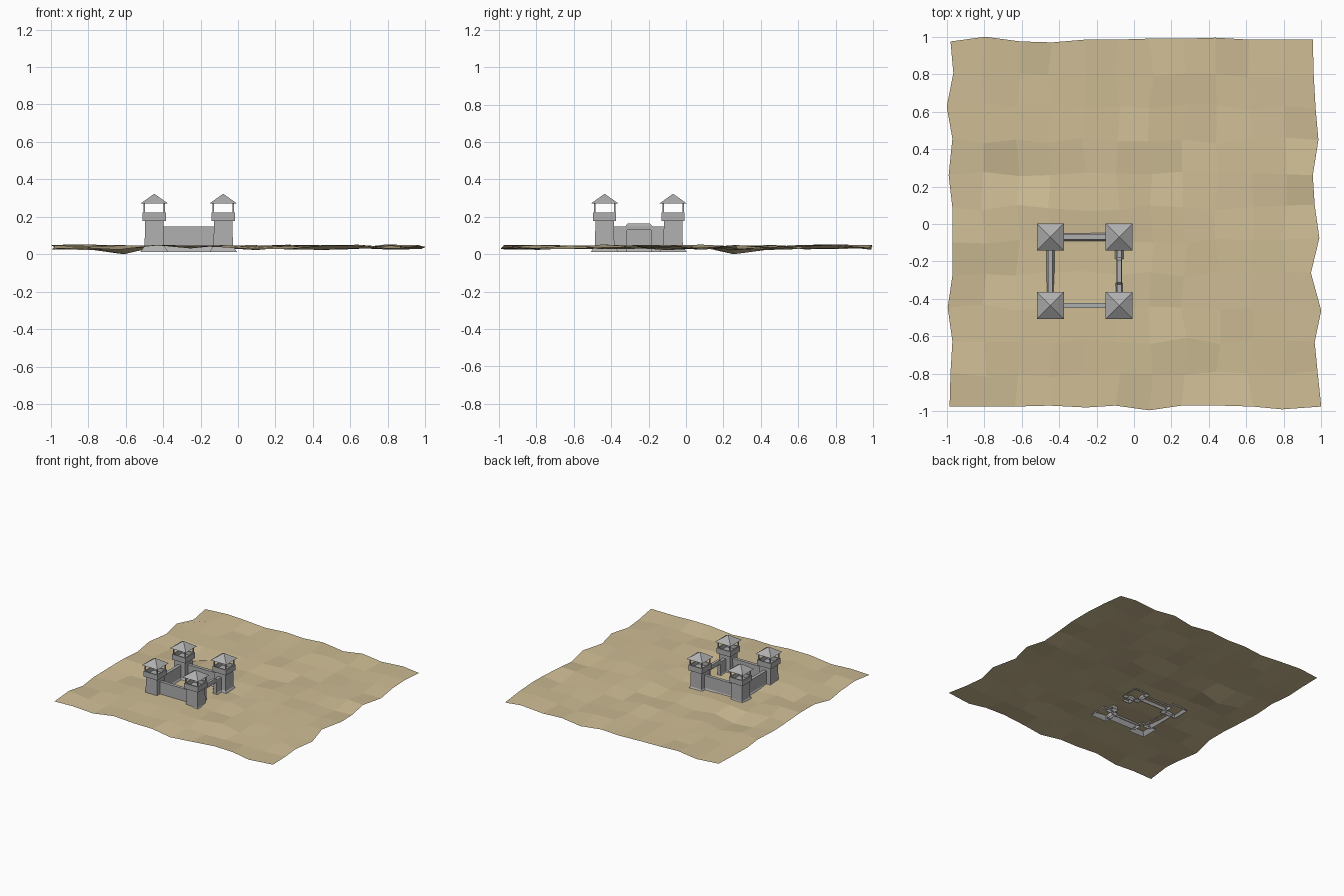
import bpy, random

if "Cube" in bpy.data.objects:
    bpy.data.objects.remove(bpy.data.objects["Cube"])

random.seed(4)


def material(name, rgb):
    m = bpy.data.materials.new(name)
    m.diffuse_color = (*rgb, 1)
    m.use_nodes = True
    m.node_tree.nodes["Principled BSDF"].inputs["Base Color"].default_value = m.diffuse_color
    return m


SAND = material("sand", (0.62, 0.51, 0.30))
STONE = material("grey_stone", (0.43, 0.43, 0.43))


def add(name, verts, faces, mat):
    me = bpy.data.meshes.new(name)
    me.from_pydata(verts, [], faces)
    me.materials.append(mat)
    me.update()
    ob = bpy.data.objects.new(name, me)
    bpy.context.collection.objects.link(ob)
    return ob


def loft(name, cx, cy, rings, cap_bottom=False):
    """Stack rectangles (half_x, half_y, z) and close the top."""
    verts, faces = [], []
    for hx, hy, z in rings:
        verts += [(cx + sx * hx, cy + sy * hy, z)
                  for sx, sy in ((-1, -1), (1, -1), (1, 1), (-1, 1))]
    for r in range(len(rings) - 1):
        for k in range(4):
            a, b = r * 4 + k, r * 4 + (k + 1) % 4
            faces.append((a, b, b + 4, a + 4))
    n = len(verts)
    faces.append((n - 4, n - 3, n - 2, n - 1))
    if cap_bottom:
        faces.append((3, 2, 1, 0))
    return add(name, verts, faces, STONE)


# --- uneven desert ground: one faceted sheet with a wavy outline ---
N = 12
left = [-.985, -.98, -.97, -.995, -.97, -.97, -.97, -.99, -.97, -1, -.965, -.98]
right = [1, .98, .965, 1, .945, .99, .965, .955, .985, .97, .96, .955]
front = [-.975, -.975, -.975, -.97, -.98, -.97, -.995, -.97, -.97, -.975, -.99, -.975]
back = [.975, 1, .975, .97, .985, .985, .99, .99, .995, .985, .985, .985]
verts, faces = [], []
for j in range(N):
    for i in range(N):
        u, v = i / (N - 1), j / (N - 1)
        x = left[j] + (right[j] - left[j]) * u
        y = front[i] + (back[i] - front[i]) * v
        if 0 < i < N - 1:
            x = -0.98 + 1.96 * u + random.uniform(-.018, .018)
        if 0 < j < N - 1:
            y = -0.98 + 1.96 * v + random.uniform(-.018, .018)
        z = random.uniform(0.022, 0.052)
        if 2 <= i <= 5 and 2 <= j <= 5:      # calmer around the fort
            z = 0.047 if j <= 3 else 0.033
        if (i, j) == (2, 7):                 # lowest dip
            z = 0.0
        verts.append((x, y, z))
for j in range(N - 1):
    for i in range(N - 1):
        a = j * N + i
        faces.append((a, a + 1, a + N + 1, a + N))
add("desert_ground", verts, faces, SAND)

# --- four corner towers ---
X0, X1, Y0, Y1 = -0.447, -0.079, -0.435, -0.069
for tag, cx, cy in (("front_left", X0, Y0), ("front_right", X1, Y0),
                    ("back_left", X0, Y1), ("back_right", X1, Y1)):
    # flared foot, shaft and hollow parapet
    profile = [(.073, .013), (.052, .045), (.049, .178), (.062, .178),
               (.062, .222), (.052, .222), (.052, .19)]
    loft(tag + "_tower", cx, cy, [(h, h, z) for h, z in profile])
    # posts carrying the roof
    for sx in (-1, 1):
        for sy in (-1, 1):
            loft(tag + "_roof_post", cx + sx * .053, cy + sy * .053,
                 [(.004, .004, .218), (.004, .004, .276)])
    # pyramid roof
    r = 0.072
    add(tag + "_roof",
        [(cx - r, cy - r, .272), (cx + r, cy - r, .272), (cx + r, cy + r, .272),
         (cx - r, cy + r, .272), (cx, cy, .323)],
        [(3, 2, 1, 0), (0, 1, 4), (1, 2, 4), (2, 3, 4), (3, 0, 4)], STONE)


# --- curtain walls with flared feet ---
def wall(name, cx, cy, half_len, along_x):
    rings = [(.034, .013), (.014, .045), (.013, .147)]
    loft(name, cx, cy, [(half_len, t, z) if along_x else (t, half_len, z)
                        for t, z in rings])


MX, MY = (X0 + X1) / 2, (Y0 + Y1) / 2
wall("front_wall", MX, Y0, .136, True)
wall("back_wall", MX, Y1, .136, True)
wall("left_wall", X0, MY, .136, False)

# right wall is split by the gateway
GATE = 0.064
stub = (0.136 - GATE) / 2
for s, tag in ((-1, "front"), (1, "back")):
    wall("right_wall_" + tag, X1, MY + s * (GATE + stub), stub, False)
loft("gate_lintel", X1, MY,
     [(.014, .072, .130), (.014, .072, .150), (.011, .060, .163)], cap_bottom=True)
